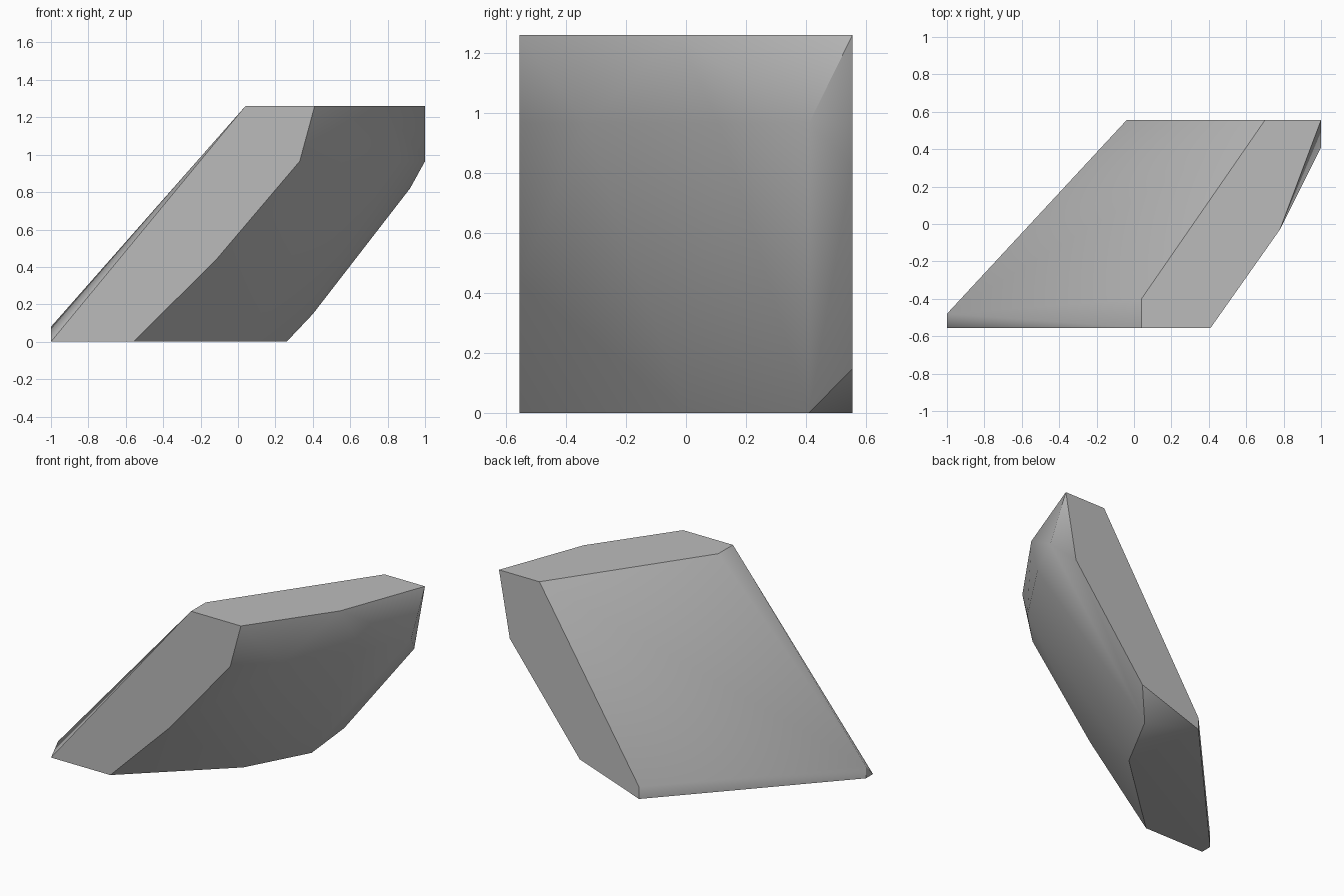
import bpy, bmesh, math

cube = bpy.data.objects.get("Cube")
if cube:
    bpy.data.objects.remove(cube, do_unlink=True)

FRONT, BACK, TOP, LEDGE = -0.555, 0.555, 1.26, 0.965

# Flat outlines of the slab, each lying at one height
rings = {
    0.0: [(-1, FRONT), (-0.56, FRONT), (0.04, 0.0), (0.26, 0.41),
          (-0.04, BACK), (-1, -0.48)],
    0.08: [(-1, -0.48), (-0.04, BACK)],
    LEDGE: [(0.33, FRONT), (0.555, -0.335), (0.85, 0.11), (1, 0.41)],
    TOP: [(0.04, FRONT), (0.41, FRONT), (0.78, -0.03), (1, BACK),
          (0.70, BACK), (0.04, -0.40)],
}
points = [(x, y, z) for z, ring in rings.items() for x, y in ring]

# Chipped corners between the outlines
points += [(-0.12, FRONT, 0.435), (0.40, BACK, 0.148), (0.92, BACK, 0.82)]

# Leaning rock slab, wrapped around its corners
bm = bmesh.new()
for p in points:
    bm.verts.new(p)
bmesh.ops.convex_hull(bm, input=bm.verts)
bmesh.ops.dissolve_limit(bm, angle_limit=math.radians(0.5),
                         verts=bm.verts, edges=bm.edges)
bmesh.ops.recalc_face_normals(bm, faces=bm.faces)
mesh = bpy.data.meshes.new("rock_slab")
bm.to_mesh(mesh)
bm.free()
rock = bpy.data.objects.new("rock_slab", mesh)
bpy.context.collection.objects.link(rock)

# Plain stone colour
stone = bpy.data.materials.new("grey_stone")
stone.use_nodes = True
colour = (0.5, 0.5, 0.5, 1)
stone.diffuse_color = colour
stone.node_tree.nodes["Principled BSDF"].inputs["Base Color"].default_value = colour
mesh.materials.append(stone)

# Soft facets with crisp main edges
bpy.context.view_layer.objects.active = rock
rock.select_set(True)
bpy.ops.object.shade_smooth_by_angle(angle=math.radians(40))
